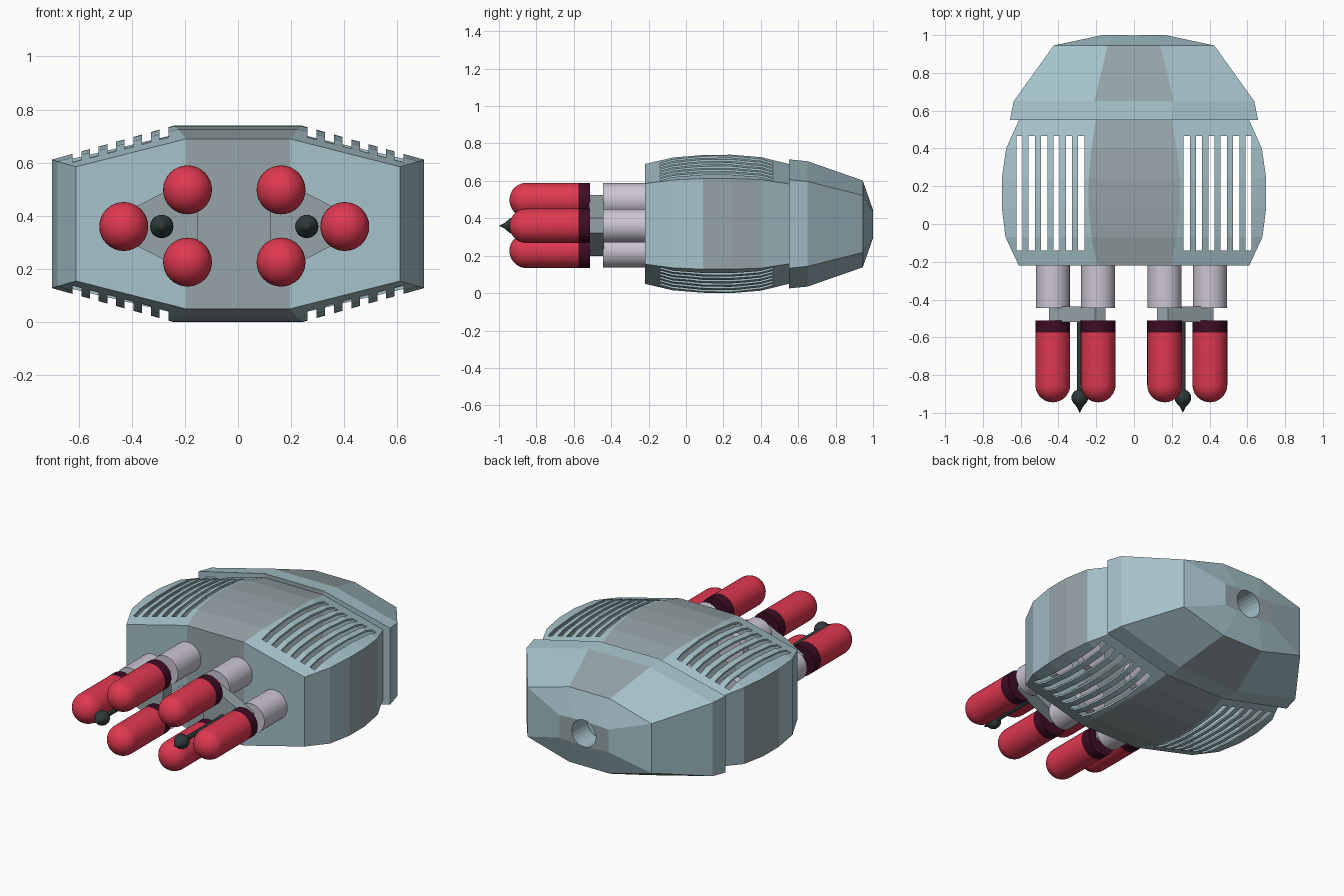
import bpy, bmesh, math
from mathutils import Matrix, Vector

if "Cube" in bpy.data.objects:
    bpy.data.objects.remove(bpy.data.objects["Cube"])


def mat(name, rgb):
    m = bpy.data.materials.new(name)
    m.diffuse_color = (*rgb, 1)
    m.use_nodes = True
    m.node_tree.nodes["Principled BSDF"].inputs["Base Color"].default_value = m.diffuse_color
    return m


LIGHT = mat("pale blue armour", (0.38, 0.54, 0.59))
GREY = mat("grey panel", (0.30, 0.37, 0.39))
RED = mat("red warhead", (0.74, 0.04, 0.08))
MAROON = mat("maroon band", (0.05, 0.004, 0.017))
LILAC = mat("lilac tube", (0.60, 0.56, 0.65))
DARK = mat("dark metal", (0.028, 0.042, 0.042))
ZC = 0.37


def finish(bm, name, mats, smooth=False):
    bmesh.ops.recalc_face_normals(bm, faces=bm.faces)
    me = bpy.data.meshes.new(name)
    bm.to_mesh(me)
    bm.free()
    for m in mats:
        me.materials.append(m)
    ob = bpy.data.objects.new(name, me)
    bpy.context.collection.objects.link(ob)
    if smooth:
        activate(ob)
        bpy.ops.object.shade_smooth_by_angle(angle=math.radians(35))
    return ob


def activate(ob):
    bpy.ops.object.select_all(action='DESELECT')
    ob.select_set(True)
    bpy.context.view_layer.objects.active = ob


def loft(name, stations, is_grey):
    """Eight-sided hull; station = (y, side x, side half z, top x, top half z)."""
    bm = bmesh.new()
    rings = []
    for y, w, hs, t, ht in stations:
        half = [(w, hs), (t, ht), (-t, ht), (-w, hs)]
        pts = half + [(-x, -z) for x, z in half]
        rings.append([bm.verts.new((x, y, ZC + z)) for x, z in pts])
    for s in range(len(rings) - 1):
        a, b = rings[s], rings[s + 1]
        for k in range(8):
            n = (k + 1) % 8
            bm.faces.new((a[k], a[n], b[n], b[k])).material_index = int(is_grey(s, k))
    for r in (rings[0], rings[-1]):
        for i, ids in enumerate(((0, 1, 6, 7), (1, 2, 5, 6), (2, 3, 4, 5))):
            grey = i == 1 or (r is rings[-1])
            bm.faces.new([r[j] for j in ids]).material_index = int(grey)
    return finish(bm, name, [LIGHT, GREY])


def cut(ob, cutter):
    activate(ob)
    m = ob.modifiers.new("cut", 'BOOLEAN')
    m.operation = 'DIFFERENCE'
    m.solver = 'EXACT'
    m.object = cutter
    bpy.ops.object.modifier_apply(modifier=m.name)
    bpy.data.objects.remove(cutter)


def lathe(name, x, z, profile, mats, bands=None, n=32):
    """Revolve (y, radius) points around an axis along y."""
    bm = bmesh.new()
    rings = []
    for y, r in profile:
        if r < 1e-5:
            rings.append([bm.verts.new((x, y, z))])
        else:
            rings.append([bm.verts.new((x + r * math.cos(2 * math.pi * i / n), y,
                                        z + r * math.sin(2 * math.pi * i / n))) for i in range(n)])
    for s in range(len(rings) - 1):
        a, b = rings[s], rings[s + 1]
        for i in range(n):
            j = (i + 1) % n
            vs = [a[i % len(a)], a[j % len(a)], b[j % len(b)], b[i % len(b)]]
            f = bm.faces.new(list(dict.fromkeys(vs)))
            f.material_index = bands[s] if bands else 0
    return finish(bm, name, mats, True)


# Main housing: hollow hull with grey centre strip and side panels
body = loft("housing", [
    (-0.22, 0.61, 0.215, 0.195, 0.32),
    (-0.07, 0.68, 0.235, 0.225, 0.355),
    (0.09, 0.70, 0.242, 0.24, 0.368),
    (0.24, 0.70, 0.242, 0.24, 0.37),
    (0.40, 0.677, 0.237, 0.225, 0.357),
    (0.56, 0.605, 0.212, 0.20, 0.318)],
    lambda s, k: k in (1, 5) or (k in (3, 7) and s in (2, 3)))
activate(body)
sol = body.modifiers.new("shell", 'SOLIDIFY')
sol.thickness = 0.012
sol.offset = -1
bpy.ops.object.modifier_apply(modifier=sol.name)

# Cooling slots, six per side, cut through top and bottom
bm = bmesh.new()
for side in (-1, 1):
    for i in range(6):
        bmesh.ops.create_cube(bm, size=1, matrix=Matrix.Translation(
            (side * (0.279 + 0.0655 * i), 0.163, ZC)) @ Matrix.Diagonal((0.033, 0.606, 1.2, 1)))
slots = finish(bm, "slot_cutter", [LIGHT])
slots.hide_render = True
cut(body, slots)

# Rear cap with grey trapezoid panels and a round port
cap = loft("rear_cap", [
    (0.55, 0.657, 0.237, 0.20, 0.345),
    (0.65, 0.637, 0.227, 0.21, 0.335),
    (0.945, 0.425, 0.153, 0.14, 0.232),
    (1.00, 0.168, 0.07, 0.08, 0.075)],
    lambda s, k: s == 1 and k in (1, 5))
bm = bmesh.new()
bmesh.ops.create_cone(bm, cap_ends=True, segments=24, radius1=0.083, radius2=0.083, depth=0.3,
                      matrix=Matrix.Translation((0, 1.0, ZC)) @ Matrix.Rotation(math.pi / 2, 4, 'X'))
port = finish(bm, "port_cutter", [LIGHT])
port.hide_render = True
cut(cap, port)

# Missile clusters
R = 0.092
nose = [(-0.852 - R * math.sin(a), R * math.cos(a))
        for a in (math.pi / 2 * i / 10 for i in range(10))] + [(-0.852 - R, 0)]
missile = [(-0.512, 0), (-0.512, R), (-0.575, R)] + nose
bands = [1, 1] + [0] * (len(missile) - 3)
ball = [(-0.92 + 0.044 * math.cos(a), 0.044 * math.sin(a))
        for a in (math.radians(20 + 14 * i) for i in range(9))]

for label, side, cx in (("left", -1, -0.287), ("right", 1, 0.259)):
    for i, (dx, z) in enumerate(((0.143, 0.36), (-0.097, 0.498), (-0.097, 0.226))):
        x = cx + side * dx
        lathe(f"{label}_missile_{i}", x, z, missile, [RED, MAROON], bands)
        lathe(f"{label}_launch_tube_{i}", x, z,
              [(-0.444, 0), (-0.444, 0.09), (-0.165, 0.09), (-0.165, 0)], [LILAC])
    # Central probe: rod, ball and pointed tip
    lathe(f"{label}_probe", cx, 0.36,
          [(-0.44, 0), (-0.44, 0.014), (-0.876, 0.014)] + ball + [(-0.968, 0.016), (-1.0, 0)],
          [DARK], n=20)
    # Triangular bracket joining the three missiles
    upper = [(-0.137, 0.14), (-0.08, 0.163), (0.163, 0.04)]
    outline = upper + [(x, -z) for x, z in reversed(upper)]
    bm = bmesh.new()
    face = bm.faces.new([bm.verts.new((cx + side * x, -0.518, 0.362 + z)) for x, z in outline])
    ext = bmesh.ops.extrude_face_region(bm, geom=[face])
    bmesh.ops.translate(bm, vec=Vector((0, 0.08, 0)),
                        verts=[v for v in ext["geom"] if isinstance(v, bmesh.types.BMVert)])
    finish(bm, f"{label}_bracket", [GREY])
